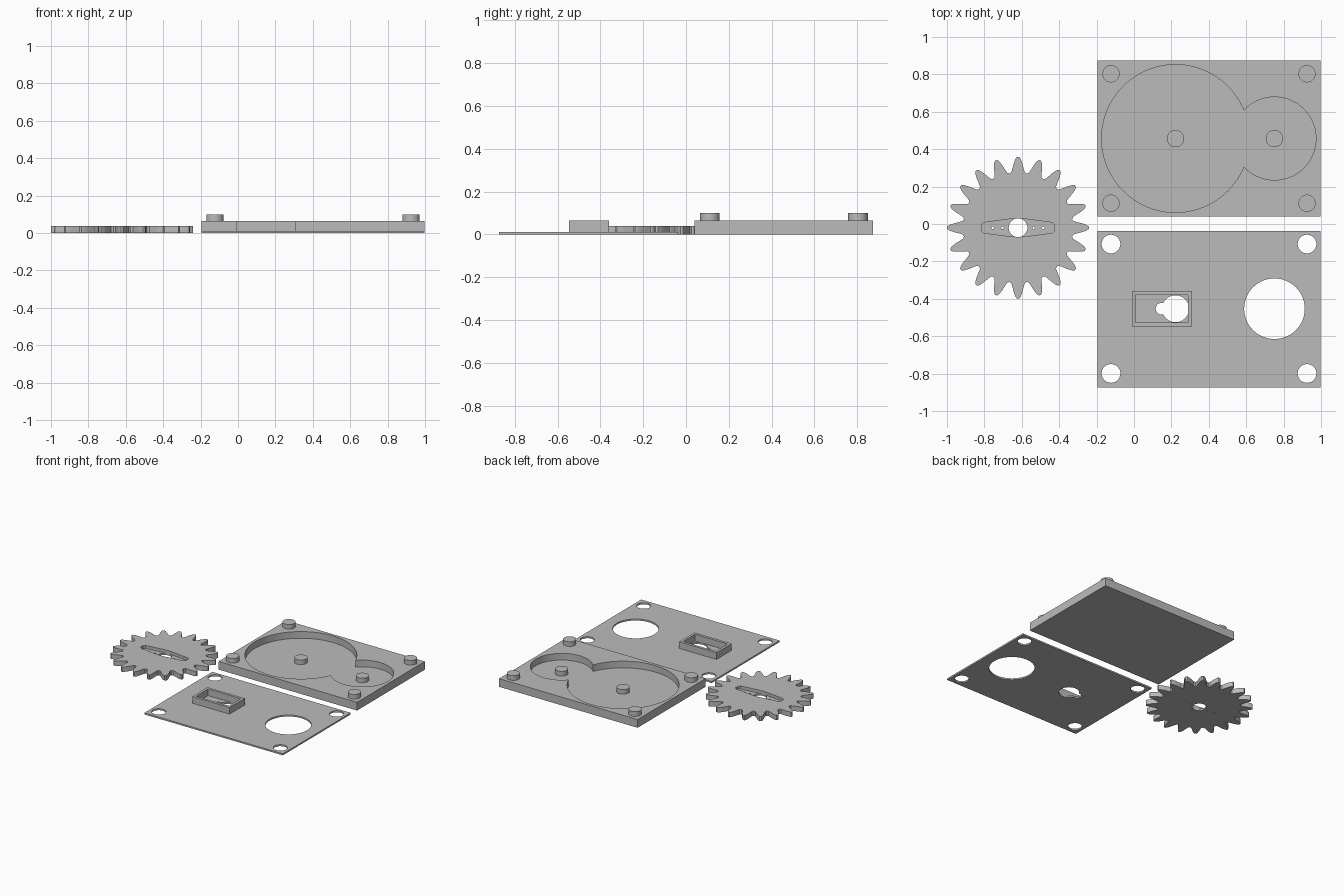
import bpy, bmesh, math

if "Cube" in bpy.data.objects:
    bpy.data.objects.remove(bpy.data.objects["Cube"])

grey = bpy.data.materials.new("plain grey")
grey.use_nodes = True
colour = (0.5, 0.5, 0.5, 1)
grey.diffuse_color = colour
grey.node_tree.nodes["Principled BSDF"].inputs["Base Color"].default_value = colour


def prism(name, outline, z0, z1):
    """Extrude a counter-clockwise outline from z0 to z1."""
    bm = bmesh.new()
    low = [bm.verts.new((x, y, z0)) for x, y in outline]
    high = [bm.verts.new((x, y, z1)) for x, y in outline]
    bm.faces.new(low[::-1])
    bm.faces.new(high)
    n = len(low)
    for i in range(n):
        j = (i + 1) % n
        bm.faces.new((low[i], low[j], high[j], high[i]))
    mesh = bpy.data.meshes.new(name)
    bm.to_mesh(mesh)
    bm.free()
    mesh.materials.append(grey)
    ob = bpy.data.objects.new(name, mesh)
    bpy.context.collection.objects.link(ob)
    return ob


def circle(x, y, r, n=64):
    return [(x + r * math.cos(math.tau * i / n), y + r * math.sin(math.tau * i / n))
            for i in range(n)]


def rect(x0, x1, y0, y1):
    return [(x0, y0), (x1, y0), (x1, y1), (x0, y1)]


def select_only(ob):
    bpy.ops.object.select_all(action='DESELECT')
    ob.select_set(True)
    bpy.context.view_layer.objects.active = ob


def cut(ob, outline, z0=-0.1, z1=0.2):
    """Remove a prism from an object."""
    cutter = prism("cutter", outline, z0, z1)
    cutter.hide_render = True
    select_only(ob)
    mod = ob.modifiers.new("cut", 'BOOLEAN')
    mod.operation = 'DIFFERENCE'
    mod.solver = 'EXACT'
    mod.object = cutter
    bpy.ops.object.modifier_apply(modifier=mod.name)
    bpy.data.objects.remove(cutter)


SHEET, RIM, PEG_TOP = 0.012, 0.064, 0.1
LEFT, RIGHT = -0.195, 0.998
CORNER_X = (-0.123, 0.925)
BIG_X, SMALL_X = 0.222, 0.751
TRAY_Y, PLATE_Y = 0.457, -0.453
PEG_R = 0.046
parts = []

# Tray with two overlapping round pockets
tray = prism("gear_tray", rect(LEFT, RIGHT, 0.04, 0.874), 0, RIM)
cut(tray, circle(BIG_X, TRAY_Y, 0.395, 96), SHEET)
cut(tray, circle(SMALL_X, TRAY_Y, 0.222, 72), SHEET)
parts.append(tray)

# Corner pegs and gear axles
for x in CORNER_X:
    for y in (TRAY_Y - 0.346, TRAY_Y + 0.346):
        parts.append(prism("corner_peg", circle(x, y, PEG_R, 40), RIM - 0.005, PEG_TOP))
for x in (BIG_X, SMALL_X):
    parts.append(prism("axle_peg", circle(x, TRAY_Y, PEG_R, 40), SHEET - 0.005, 0.048))

# Cover plate with corner holes, round window and keyhole
plate = prism("cover_plate", rect(LEFT, RIGHT, -0.874, -0.038), 0, SHEET)
for x in CORNER_X:
    for y in (PLATE_Y - 0.346, PLATE_Y + 0.346):
        cut(plate, circle(x, y, 0.05, 40))
cut(plate, circle(SMALL_X, PLATE_Y, 0.162))
cut(plate, circle(BIG_X, PLATE_Y, 0.072))
cut(plate, circle(0.148, PLATE_Y, 0.032, 32))
parts.append(plate)

# Raised rectangular motor frame on the plate
frame = prism("motor_frame", rect(-0.011, 0.31, PLATE_Y - 0.094, PLATE_Y + 0.094),
              SHEET - 0.002, RIM)
cut(frame, rect(0.009, 0.29, PLATE_Y - 0.073, PLATE_Y + 0.073))
parts.append(frame)

# Gear with rounded teeth
GX, GY, TEETH = -0.62, -0.02, 20
half = [(-0.5, 0.293), (-0.38, 0.299), (-0.3, 0.318), (-0.22, 0.343),
        (-0.13, 0.367), (-0.05, 0.379)]
tooth = half + [(-a, r) for a, r in reversed(half[1:])]
outline = []
for t in range(TEETH):
    for a, r in tooth:
        ang = (t + a) * math.tau / TEETH
        outline.append((GX + r * math.cos(ang), GY + r * math.sin(ang)))
gear = prism("spur_gear", outline, 0, 0.038)

# Tapered recess for the drive arm, with shaft and screw holes
quarter = [(0.195, 0.016), (0.182, 0.028), (0.03, 0.048)]
arm = quarter + [(-x, y) for x, y in reversed(quarter)]
arm += [(-x, -y) for x, y in arm]
cut(gear, [(GX + x, GY + y) for x, y in arm], 0.014)
cut(gear, circle(GX, GY, 0.05, 48))
for x in (-0.135, -0.083, 0.083, 0.135):
    cut(gear, circle(GX + x, GY, 0.007, 12))
parts.append(gear)

# Smooth round walls, keep sharp edges
for ob in parts:
    select_only(ob)
    bpy.ops.object.shade_smooth_by_angle(angle=math.radians(25))
